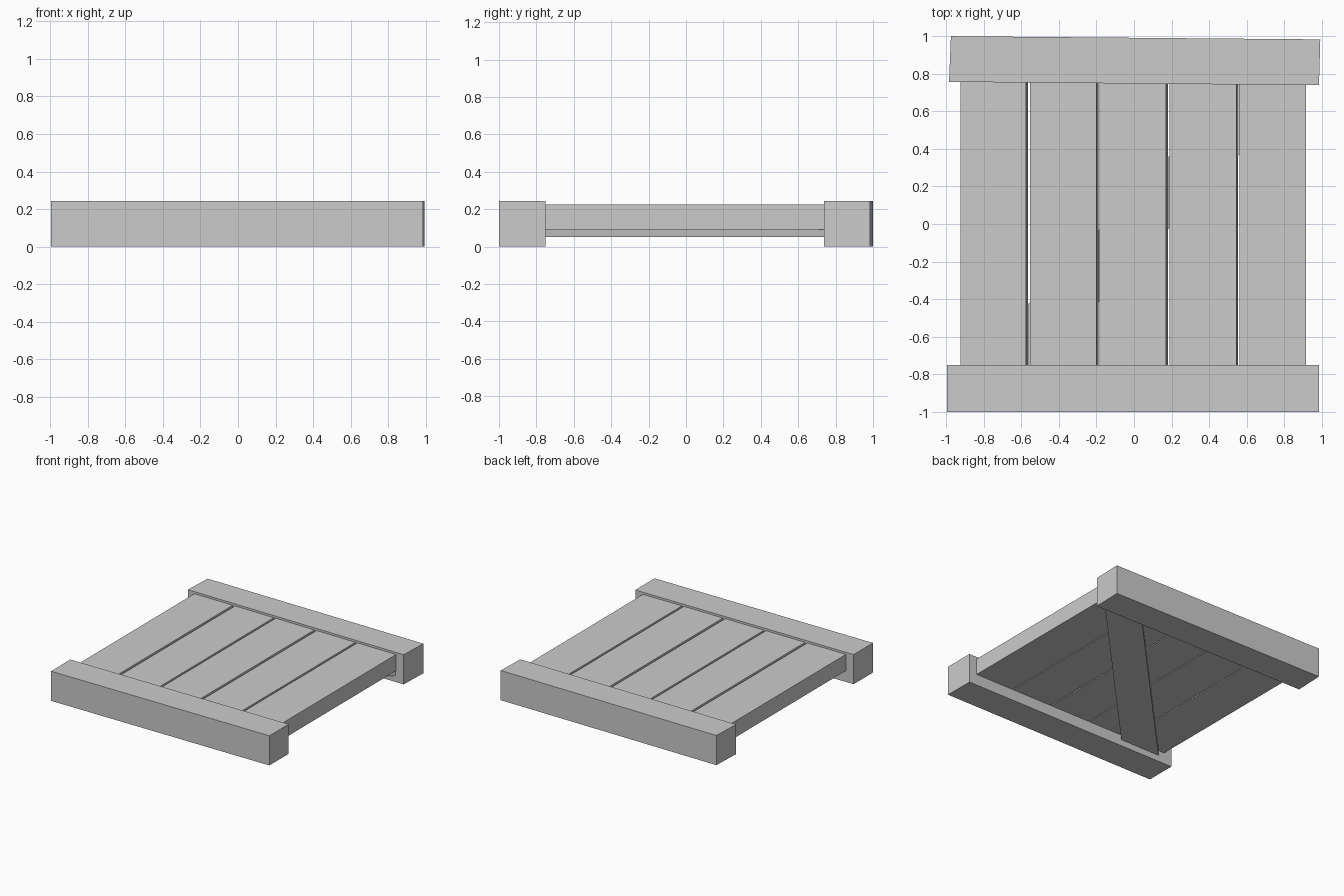
import bpy

if "Cube" in bpy.data.objects:
    bpy.data.objects.remove(bpy.data.objects["Cube"])


def prism(name, outline, z0, z1, top=None):
    """Straight-edged board from a plan outline (optional different top outline)."""
    top = top or outline
    n = len(outline)
    verts = [(x, y, z0) for x, y in outline] + [(x, y, z1) for x, y in top]
    faces = [list(range(n))[::-1], list(range(n, 2 * n))]
    faces += [[i, (i + 1) % n, n + (i + 1) % n, n + i] for i in range(n)]
    mesh = bpy.data.meshes.new(name)
    mesh.from_pydata(verts, [], faces)
    obj = bpy.data.objects.new(name, mesh)
    bpy.context.collection.objects.link(obj)
    return obj


def rect(x0, x1, y0, y1):
    return [(x0, y0), (x1, y0), (x1, y1), (x0, y1)]


# End beams, the back one slightly crooked
prism("front_beam", rect(-0.995, 0.985, -1.0, -0.75), 0.0, 0.243)
prism("back_beam", [(-0.985, 0.757), (0.985, 0.739), (0.992, 0.983), (-0.975, 1.0)], 0.0, 0.243)

# Five planks with narrow gaps, sides leaning a little
planks = [(-0.925, -0.575), (-0.555, -0.20), (-0.183, 0.17), (0.19, 0.545), (0.562, 0.915)]
for i, (x0, x1) in enumerate(planks):
    lean = 0.01 if i < 4 else 0.0
    prism(f"plank_{i + 1}", rect(x0, x1 + lean, -0.755, 0.755), 0.092, 0.226,
          rect(x0, x1, -0.755, 0.755))

# Diagonal brace underneath
prism("diagonal_brace", [(-0.875, -0.755), (-0.51, -0.755), (0.925, 0.755), (0.56, 0.755)],
      0.052, 0.092)
